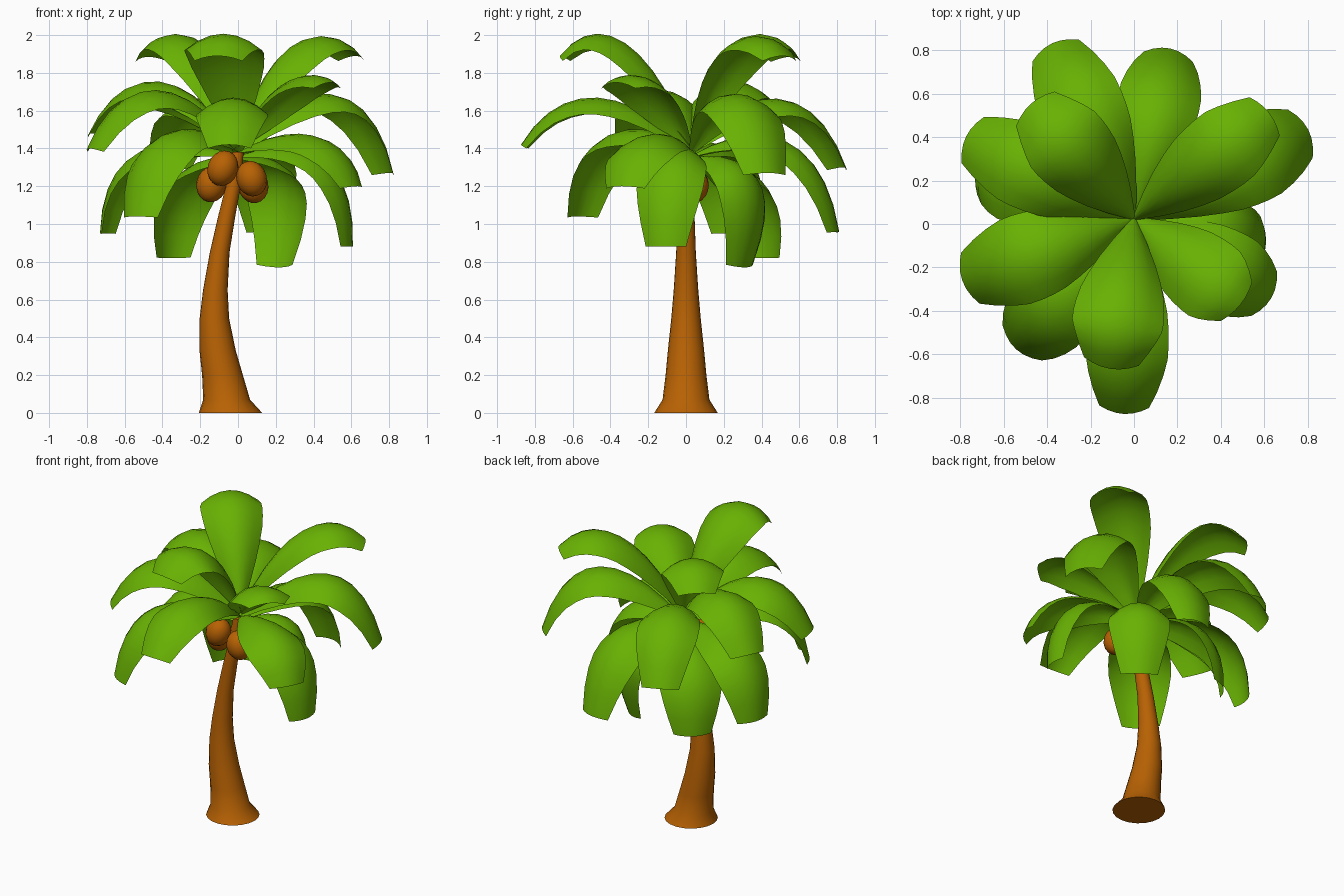
import bpy, bmesh, math
from mathutils import Vector

if "Cube" in bpy.data.objects:
    bpy.data.objects.remove(bpy.data.objects["Cube"])


def material(name, rgb):
    m = bpy.data.materials.new(name)
    m.diffuse_color = (*rgb, 1)
    m.use_nodes = True
    m.node_tree.nodes["Principled BSDF"].inputs["Base Color"].default_value = m.diffuse_color
    return m


GREEN = material("leaf green", (0.140, 0.445, 0.001))
BROWN = material("trunk brown", (0.479, 0.122, 0.001))


def finish(name, bm, mat, angle=50):
    me = bpy.data.meshes.new(name)
    bm.to_mesh(me)
    bm.free()
    ob = bpy.data.objects.new(name, me)
    bpy.context.collection.objects.link(ob)
    me.materials.append(mat)
    bpy.ops.object.select_all(action='DESELECT')
    ob.select_set(True)
    bpy.context.view_layer.objects.active = ob
    bpy.ops.object.shade_smooth_by_angle(angle=math.radians(angle))
    return ob


def lerp_table(table, t):
    for (a, va), (b, vb) in zip(table, table[1:]):
        if t <= b:
            return va + (vb - va) * (t - a) / (b - a)
    return table[-1][1]


# Trunk: stacked rings (z, centre x, radius)
RINGS = [(0, -0.04, 0.168), (0.07, -0.06, 0.124), (0.2, -0.082, 0.108),
         (0.33, -0.108, 0.096), (0.5, -0.125, 0.078), (0.65, -0.12, 0.065),
         (0.85, -0.097, 0.052), (1.05, -0.058, 0.045), (1.2, -0.025, 0.04),
         (1.38, 0.0, 0.03)]
bm = bmesh.new()
N = 20
loops = []
for z, cx, r in RINGS:
    loops.append([bm.verts.new((cx + r * math.cos(2 * math.pi * i / N),
                                r * math.sin(2 * math.pi * i / N), z)) for i in range(N)])
for lo, hi in zip(loops, loops[1:]):
    for i in range(N):
        j = (i + 1) % N
        bm.faces.new((lo[i], lo[j], hi[j], hi[i]))
bm.faces.new(loops[0][::-1])
bm.faces.new(loops[-1])
finish("trunk", bm, BROWN)

# Coconuts clustered under the crown
for k, (p, tilt) in enumerate([((-0.08, -0.10, 1.295), 0.35), ((0.072, -0.09, 1.24), -0.3),
                               ((-0.14, 0.0, 1.21), 0.2), ((0.08, 0.04, 1.205), -0.2)]):
    bm = bmesh.new()
    bmesh.ops.create_uvsphere(bm, u_segments=16, v_segments=10, radius=0.083)
    ob = finish("coconut_%d" % (k + 1), bm, BROWN)
    ob.scale = (0.97, 0.97, 1.15)
    ob.rotation_euler = (0, tilt, 0)
    ob.location = p

# Fronds: arched sheets following a curve through base, middle and tip
WIDTH = [(0, 0.015), (0.12, 0.09), (0.25, 0.152), (0.4, 0.19), (0.55, 0.207),
         (0.7, 0.205), (0.85, 0.18), (1, 0.125)]


def frond(name, az, mid, tip, z0, width=1.0, hook=0.06):
    az = math.radians(az)
    out = Vector((math.cos(az), math.sin(az), 0))
    side = Vector((-math.sin(az), math.cos(az), 0))
    up = Vector((0, 0, 1))
    p0, p1, p3 = Vector((0, z0)), Vector(mid), Vector(tip)
    c = 2 * p1 - (p0 + p3) / 2
    a = p0 + (c - p0) * 2 / 3
    b = p3 + (c - p3) * 2 / 3 + Vector((hook, hook * 0.4))
    bm = bmesh.new()
    rows = []
    n = 10
    for i in range(n + 1):
        t = i / n
        u = 1 - t
        p = p0 * u ** 3 + a * 3 * u * u * t + b * 3 * u * t * t + p3 * t ** 3
        d = ((a - p0) * u * u + (b - a) * 2 * u * t + (p3 - b) * t * t).normalized()
        normal = up * d.x - out * d.y
        w = lerp_table(WIDTH, t) * width
        arch = 0.62 - 0.28 * t
        centre = Vector((0, 0.025, 0)) + out * p.x + up * p.y
        rows.append([bm.verts.new(centre + side * w * s - normal * arch * w * s * s)
                     for s in (-1, -0.67, -0.33, 0, 0.33, 0.67, 1)])
    for r0, r1 in zip(rows, rows[1:]):
        for j in range(6):
            bm.faces.new((r0[j], r1[j], r1[j + 1], r0[j + 1]))
    finish(name, bm, GREEN)


# azimuth, middle (radius, z), tip (radius, z), base z, width
FRONDS = [
    (38, (0.37, 1.935), (0.79, 1.89), 1.42, 0.9),
    (132, (0.32, 1.95), (0.71, 1.885), 1.42, 0.95),
    (261, (0.33, 1.95), (0.70, 1.89), 1.42, 1.02),
    (-39, (0.31, 1.73), (0.63, 1.75), 1.40, 0.92),
    (154, (0.44, 1.745), (0.86, 1.48), 1.40, 0.95),
    (200, (0.44, 1.70), (0.84, 1.40), 1.40, 1.0),
    (27, (0.52, 1.68), (0.90, 1.27), 1.38, 1.0),
    (115, (0.48, 1.655), (0.89, 1.30), 1.38, 0.95),
    (267, (0.47, 1.66), (0.90, 1.42), 1.38, 0.92),
    (228, (0.51, 1.47), (0.81, 1.04), 1.38, 0.97),
    (-30, (0.43, 1.46), (0.73, 1.20), 1.38, 0.94),
    (78, (0.49, 1.43), (0.80, 0.96), 1.36, 0.92),
    (162, (0.51, 1.38), (0.76, 0.95), 1.36, 0.95),
    (-13, (0.43, 1.34), (0.62, 0.88), 1.36, 0.88),
    (53, (0.36, 1.25), (0.36, 0.77), 1.35, 0.95),
    (131, (0.39, 1.25), (0.56, 0.82), 1.35, 0.95),
]
for k, f in enumerate(FRONDS):
    frond("frond_%d" % (k + 1), *f)
